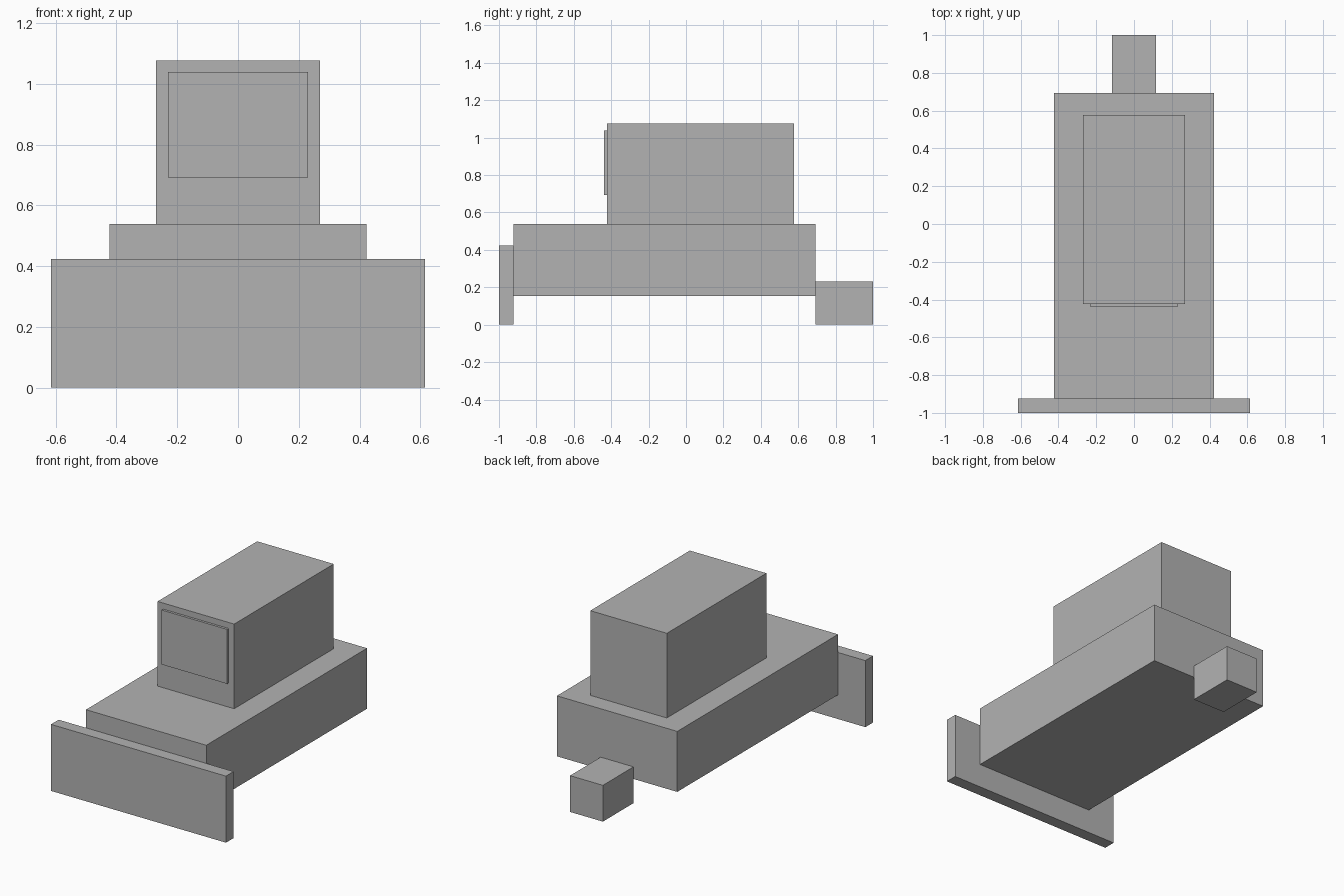
import bpy

if "Cube" in bpy.data.objects:
    bpy.data.objects.remove(bpy.data.objects["Cube"])

U = 1 / 26  # modelling grid unit: total length is 52 units

grey = bpy.data.materials.new("plain_grey")
grey.diffuse_color = (0.45, 0.45, 0.45, 1)
grey.use_nodes = True
grey.node_tree.nodes["Principled BSDF"].inputs["Base Color"].default_value = grey.diffuse_color


def box(name, half_width, y0, y1, z0, z1):
    """Box centred on x = 0, sizes in grid units."""
    bpy.ops.mesh.primitive_cube_add(size=1, location=(0, (y0 + y1) / 2 * U, (z0 + z1) / 2 * U))
    ob = bpy.context.object
    ob.name = name
    ob.scale = (2 * half_width * U, (y1 - y0) * U, (z1 - z0) * U)
    bpy.ops.object.transform_apply(location=False, rotation=False, scale=True)
    ob.data.materials.append(grey)
    return ob


# Main hull and the cabin standing on it
box("body", 11, -24, 18, 4, 14)
box("cabin", 7, -11, 15, 14, 28)

# Thin raised windscreen on the cabin front
box("windscreen", 6, -11.4, -11, 18, 27)

# Wide blade at the front, small block at the rear
box("front_blade", 16, -26, -24, 0, 11)
box("rear_block", 3, 18, 26, 0, 6)
